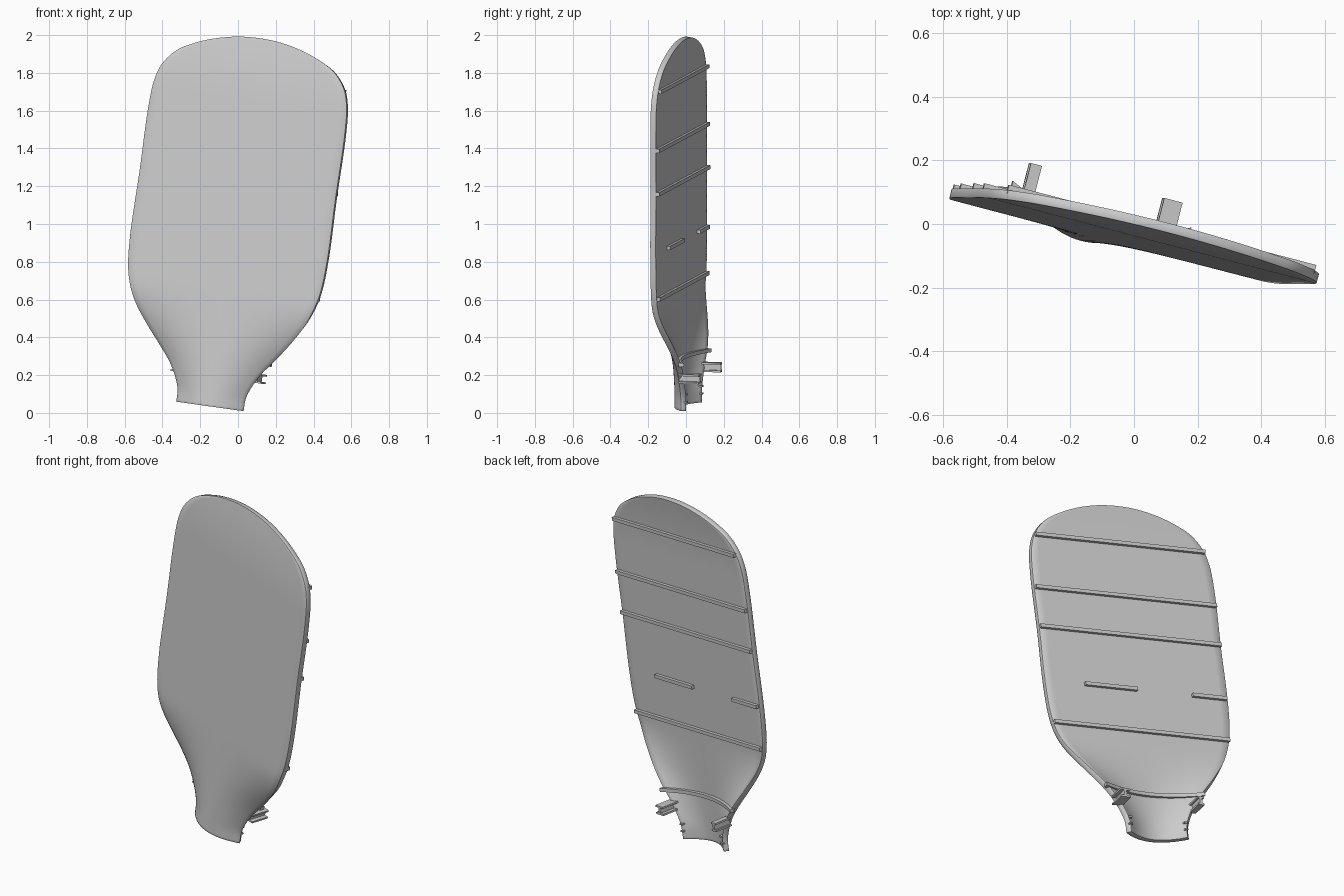
import bpy, bmesh, math
from mathutils import Matrix, Vector

cube = bpy.data.objects.get("Cube")
if cube:
    bpy.data.objects.remove(cube, do_unlink=True)

THICK = 0.03
# half width against height, from the neck opening up to the crown
PROFILE = [(.186, .013), (.188, .077), (.208, .137), (.251, .215), (.306, .285),
           (.396, .398), (.475, .518), (.524, .654), (.541, .8), (.541, 1.2),
           (.54, 1.6), (.53, 1.69), (.503, 1.773), (.435, 1.856), (.36, 1.9),
           (.25, 1.943), (.12, 1.972), (0, 1.98)]

# panel frame: leaning sideways and turned about its long axis
lean, turn = math.radians(8), math.radians(14.5)
up = Vector((math.sin(lean), 0, math.cos(lean)))
across = Vector((math.cos(turn) * math.cos(lean), -math.sin(turn),
                 -math.cos(turn) * math.sin(lean)))
back = up.cross(across)
FRAME = Matrix((across, back, up)).transposed().to_4x4()
FRAME.translation = (-.169, -.053, .024)

grey = bpy.data.materials.new("plain_grey")
grey.use_nodes = True
grey.diffuse_color = (.6, .6, .6, 1)
grey.node_tree.nodes["Principled BSDF"].inputs["Base Color"].default_value = (.6, .6, .6, 1)


def smoothstep(a, b, x):
    t = max(0, min(1, (x - a) / (b - a)))
    return t * t * (3 - 2 * t)


def half_width(v):
    for (h0, v0), (h1, v1) in zip(PROFILE, PROFILE[1:]):
        if v <= v1:
            return h0 + (h1 - h0) * (v - v0) / (v1 - v0)
    return 0


def depth(s, v):
    """Front surface: curls back at the neck sides and at the crown."""
    neck = .075 * smoothstep(.62, .24, v) if v < .62 else 0
    return neck * s * s + .025 * max(0, (v - 1.62) / .36) ** 2


def finish(name, bm, smooth=True):
    mesh = bpy.data.meshes.new(name)
    bm.to_mesh(mesh)
    bm.free()
    ob = bpy.data.objects.new(name, mesh)
    bpy.context.collection.objects.link(ob)
    ob.matrix_world = FRAME
    mesh.materials.append(grey)
    if smooth:
        bpy.ops.object.select_all(action='DESELECT')
        ob.select_set(True)
        bpy.context.view_layer.objects.active = ob
        bpy.ops.object.shade_smooth_by_angle(angle=math.radians(30))
    return ob


def smooth_profile(steps=5):
    """Spline through the profile points."""
    pts = [Vector(p) for p in PROFILE]
    ext = [pts[0] * 2 - pts[1]] + pts + [Vector((-pts[-2].x, pts[-2].y))]
    out = []
    for a, b, c, d in zip(ext, ext[1:], ext[2:], ext[3:]):
        # tangents scaled by chord length keep uneven spacing smooth
        size = (c - b).length
        m0 = ((b - a).normalized() + (c - b).normalized()) * size / 2
        m1 = ((c - b).normalized() + (d - c).normalized()) * size / 2
        for i in range(steps):
            t = i / steps
            out.append(b * (2 * t**3 - 3 * t**2 + 1) + m0 * (t**3 - 2 * t**2 + t)
                       + c * (3 * t**2 - 2 * t**3) + m1 * (t**3 - t**2))
    return out + [pts[-1]]


# curved shell
bm = bmesh.new()
COLS = 24
rows = []
for h, v in smooth_profile():
    ss = [2 * i / COLS - 1 for i in range(COLS + 1)]
    rows.append([bm.verts.new((s * h, depth(s, v), v)) for s in ss])
for r0, r1 in zip(rows, rows[1:]):
    for i in range(COLS):
        bm.faces.new((r0[i], r0[i + 1], r1[i + 1], r1[i]))
bmesh.ops.remove_doubles(bm, verts=bm.verts, dist=1e-5)
shell = finish("shell", bm)
solid = shell.modifiers.new("thickness", 'SOLIDIFY')
solid.thickness = THICK
solid.offset = -1
bevel = shell.modifiers.new("rim", 'BEVEL')
bevel.width = .009
bevel.segments = 1
bevel.limit_method = 'ANGLE'
bevel.angle_limit = math.radians(50)


def rib(name, v, u0, u1, wide=.02, tall=.018, steps=16):
    """Square bar that follows the back of the shell."""
    bm = bmesh.new()
    rings = []
    for i in range(steps + 1):
        u = u0 + (u1 - u0) * i / steps
        y = depth(u / half_width(v), v) + THICK
        rings.append([bm.verts.new((u, y + dy, v + dv)) for dy, dv in
                      ((-.01, -wide / 2), (tall, -wide / 2),
                       (tall, wide / 2), (-.01, wide / 2))])
    for a, b in zip(rings, rings[1:]):
        for k in range(4):
            n = (k + 1) % 4
            bm.faces.new((a[k], a[n], b[n], b[k]))
    bm.faces.new(rings[0])
    bm.faces.new(rings[-1])
    bmesh.ops.recalc_face_normals(bm, faces=bm.faces)
    return finish(name, bm)


# full ribs
for i, v in enumerate((.654, 1.218, 1.45, 1.762)):
    w = half_width(v) - .002
    rib(f"cross_rib_{i + 1}", v, -w, w)
w = half_width(.275) - .005
rib("neck_rib", .275, -w, w)
# short ribs
rib("short_rib_middle", .9, 0, .31)
rib("short_rib_side", .9, -.535, -.33)


def box(bm, centre, size):
    bmesh.ops.create_cube(bm, size=1, matrix=Matrix.Translation(centre)
                          @ Matrix.Diagonal((*size, 1)))


# mounting clips: two flanges joined by a web, standing off the neck
for name, u, wide in (("clip_right", -.225, .036), ("clip_left", .225, .06)):
    bm = bmesh.new()
    for dv in (-.02, .02):
        box(bm, (u, .135, .195 + dv), (wide, .11, .01))
    box(bm, (u, .135, .195), (.014, .11, .036))
    finish(name, bm, False)

# small tabs near the neck opening
for side, label in ((-1, "right"), (1, "left")):
    bm = bmesh.new()
    for v in (.06, .1):
        box(bm, (side * .165, .09, v), (.02, .03, .008))
    finish(f"neck_tabs_{label}", bm, False)
